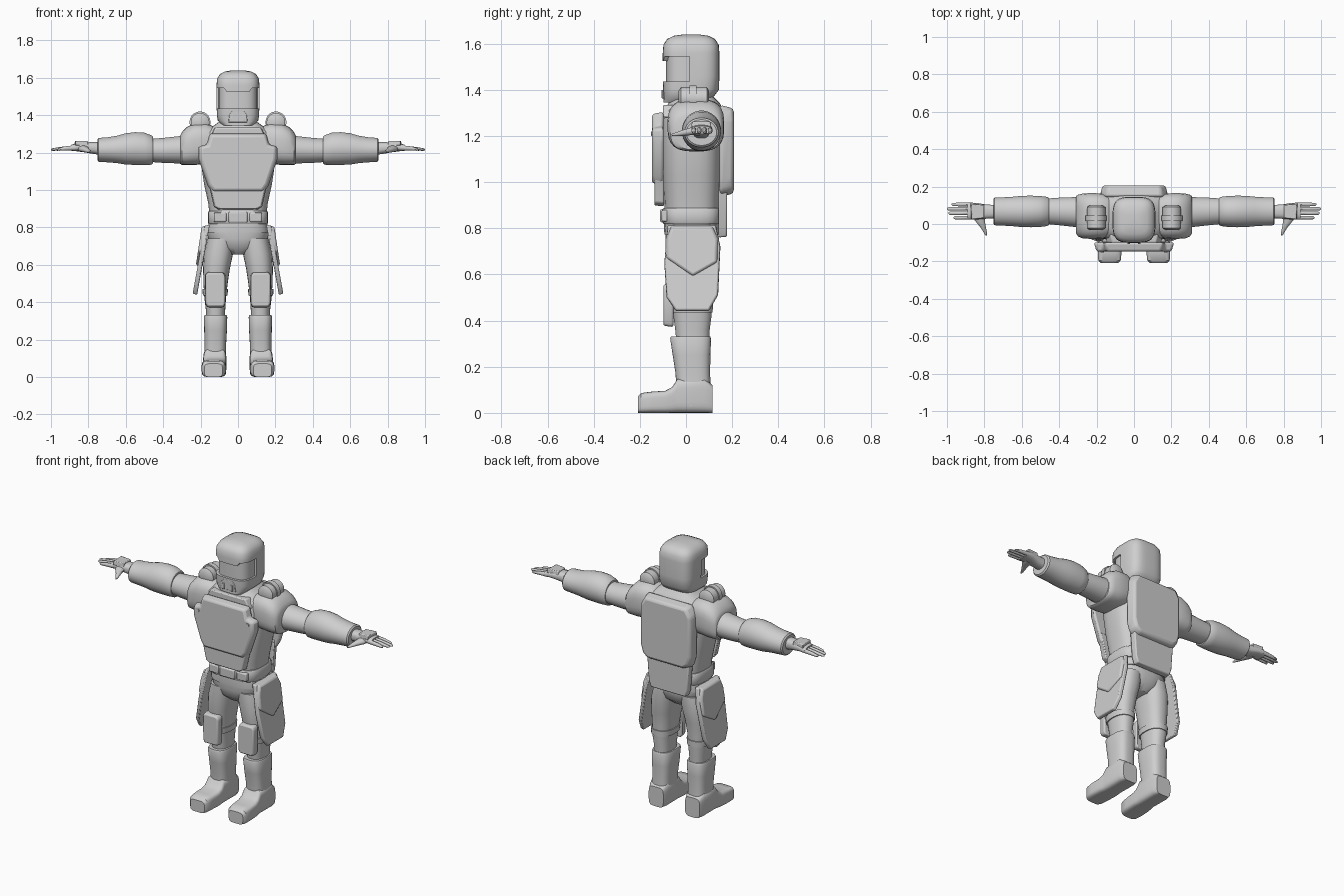
import bpy, bmesh, math

grey = bpy.data.materials.new("armour_grey")
grey.diffuse_color = (0.62, 0.62, 0.62, 1)


def place(axis, pos, a, b):
    return {"X": (pos, a, b), "Y": (a, pos, b), "Z": (a, b, pos)}[axis]


def finish(name, bm, mirror=False, bevel=0.0, angle=38):
    bmesh.ops.recalc_face_normals(bm, faces=bm.faces)
    me = bpy.data.meshes.new(name)
    bm.to_mesh(me)
    bm.free()
    me.materials.append(grey)
    for p in me.polygons:
        p.use_smooth = True
    me.set_sharp_from_angle(angle=math.radians(angle))
    ob = bpy.data.objects.new(name, me)
    bpy.context.collection.objects.link(ob)
    if bevel:
        m = ob.modifiers.new("bevel", "BEVEL")
        m.width, m.segments, m.limit_method = bevel, 2, "ANGLE"
    if mirror:
        ob.modifiers.new("mirror", "MIRROR")
    return ob


def loft(name, axis, rings, power=2.0, n=28, mirror=False, angle=38):
    """Skin superellipse rings (position, centre a, centre b, radius a, radius b)."""
    bm = bmesh.new()
    loops = []
    for pos, ca, cb, ra, rb in rings:
        loop = []
        for i in range(n):
            t = 2 * math.pi * (i + 0.5) / n
            c, s = math.cos(t), math.sin(t)
            a = ca + ra * math.copysign(abs(c) ** (2 / power), c)
            b = cb + rb * math.copysign(abs(s) ** (2 / power), s)
            loop.append(bm.verts.new(place(axis, pos, a, b)))
        loops.append(loop)
    for l0, l1 in zip(loops, loops[1:]):
        for i in range(n):
            j = (i + 1) % n
            bm.faces.new((l0[i], l0[j], l1[j], l1[i]))
    bm.faces.new(loops[0])
    bm.faces.new(loops[-1])
    return finish(name, bm, mirror, angle=angle)


def plate(name, axis, outline, back, front, scale=0.92, bevel=0.006,
          mirror=False, lean=0.0, pivot=0.0):
    """Slab from an outline; the front face is scaled in, and it may lean with height."""
    bm = bmesh.new()
    ma = (min(p[0] for p in outline) + max(p[0] for p in outline)) / 2
    mb = (min(p[1] for p in outline) + max(p[1] for p in outline)) / 2
    loops = []
    for pos, k in ((back, 1.0), (front, scale)):
        loop = []
        for a, b in outline:
            bb = mb + (b - mb) * k
            loop.append(bm.verts.new(place(axis, pos + lean * (bb - pivot), ma + (a - ma) * k, bb)))
        loops.append(loop)
    n = len(outline)
    for i in range(n):
        j = (i + 1) % n
        bm.faces.new((loops[0][i], loops[0][j], loops[1][j], loops[1][i]))
    bm.faces.new(loops[0])
    bm.faces.new(loops[1])
    return finish(name, bm, mirror, bevel)


def sym(half):
    """Complete a right-hand outline with its mirror image."""
    return half + [(-a, b) for a, b in reversed(half)]


def rect(a0, a1, b0, b1):
    return [(a0, b0), (a1, b0), (a1, b1), (a0, b1)]


# helmet shell with visor opening
helmet = loft("helmet", "Z", [
    (1.345, 0, -0.01, 0.08, 0.088), (1.37, 0, 0.012, 0.108, 0.108), (1.40, 0, 0.022, 0.113, 0.121),
    (1.46, 0, 0.022, 0.115, 0.123), (1.56, 0, 0.022, 0.115, 0.123), (1.595, 0, 0.022, 0.112, 0.12),
    (1.62, 0, 0.022, 0.097, 0.104), (1.634, 0, 0.022, 0.07, 0.075), (1.64, 0, 0.022, 0.03, 0.033)],
    power=3.6, n=40)
cutter = plate("visor_cutter", "Y", sym([(0.2, 1.435), (0.2, 1.545), (0.075, 1.545), (0.06, 1.525)])
               + [(-0.06, 1.435), (0.06, 1.435)], 0.015, -0.25, scale=1.0, bevel=0)
cutter.hide_render = True
cut = helmet.modifiers.new("visor_cut", "BOOLEAN")
cut.operation, cut.object, cut.solver = "DIFFERENCE", cutter, "EXACT"
bpy.context.view_layer.update()
shell = bpy.data.meshes.new_from_object(helmet.evaluated_get(bpy.context.evaluated_depsgraph_get()))
helmet.modifiers.clear()
helmet.data = shell
shell.set_sharp_from_angle(angle=math.radians(38))
bpy.data.objects.remove(cutter)
loft("visor", "Z", [(1.41, 0, 0.022, 0.104, 0.108), (1.57, 0, 0.022, 0.104, 0.108)], power=3.4)
plate("mouth_vent", "Y", rect(0.02, 0.036, 1.362, 1.40), -0.08, -0.106, bevel=0.002, mirror=True)
plate("chin_guard", "Y", sym([(0.035, 1.425), (0.05, 1.405), (0.055, 1.36)]), -0.07, -0.1, bevel=0.003)

# torso and hips
loft("torso", "Z", [
    (0.86, 0, 0.026, 0.152, 0.118), (0.93, 0, 0.026, 0.16, 0.122), (1.03, 0, 0.026, 0.182, 0.128),
    (1.15, 0, 0.026, 0.2, 0.132), (1.25, 0, 0.03, 0.205, 0.134), (1.31, 0, 0.035, 0.185, 0.13),
    (1.345, 0, 0.035, 0.13, 0.11), (1.37, 0, 0.035, 0.095, 0.085), (1.40, 0, 0.03, 0.08, 0.075)], power=3)
loft("hips", "Z", [
    (0.655, 0, 0.025, 0.05, 0.06), (0.69, 0, 0.025, 0.115, 0.1), (0.74, 0, 0.025, 0.16, 0.112),
    (0.79, 0, 0.025, 0.163, 0.116), (0.87, 0, 0.025, 0.15, 0.116)], power=2.6)
loft("tunic_hem", "Z", [(0.772, 0, 0.025, 0.164, 0.119), (0.8, 0, 0.025, 0.162, 0.121),
                        (0.83, 0, 0.025, 0.156, 0.12)], power=2.8)
loft("belt", "Z", [(0.818, 0, 0.026, 0.157, 0.123), (0.826, 0, 0.026, 0.162, 0.128),
                   (0.88, 0, 0.026, 0.162, 0.128), (0.888, 0, 0.026, 0.157, 0.123)], power=3.6)
plate("belt_buckle", "Y", rect(-0.053, 0.053, 0.824, 0.884), -0.09, -0.112)
plate("belt_pouch", "Y", rect(0.06, 0.13, 0.828, 0.88), -0.08, -0.106, mirror=True)

# chest armour
plate("chest_plate", "Y", sym([(0.14, 0.985), (0.165, 1.02), (0.215, 1.17), (0.215, 1.235),
                               (0.17, 1.245), (0.155, 1.305)]), -0.098, -0.148, scale=0.93, bevel=0.012)
plate("belly_plate", "Y", sym([(0.105, 0.895), (0.13, 0.91), (0.155, 1.02), (0.17, 1.06)]),
      -0.095, -0.137, scale=0.95)
loft("chest_stud", "Y", [(-0.14, 0.17, 1.21, 0.011, 0.011), (-0.152, 0.17, 1.21, 0.009, 0.009)],
     n=12, mirror=True)
plate("collar_plate", "Y", sym([(0.155, 1.28), (0.125, 1.335)]), -0.055, -0.1, scale=0.95)

# back armour
plate("back_pack", "Y", sym([(0.13, 0.935), (0.165, 0.96), (0.183, 1.02), (0.183, 1.28), (0.15, 1.335)]),
      0.145, 0.207, scale=0.92, bevel=0.014)
plate("back_skirt", "Y", sym([(0.12, 0.76), (0.135, 0.8), (0.15, 1.0)]), 0.14, 0.178, scale=0.97)

# shoulders with capsule pods
loft("shoulder", "X", [
    (0.13, 0.04, 1.25, 0.11, 0.09), (0.17, 0.043, 1.25, 0.121, 0.11), (0.235, 0.043, 1.245, 0.123, 0.112),
    (0.275, 0.043, 1.235, 0.12, 0.102), (0.3, 0.045, 1.222, 0.112, 0.088),
    (0.31, 0.05, 1.215, 0.098, 0.075)], power=3, mirror=True)
loft("shoulder_pod", "Y", [
    (-0.032, 0.203, 1.362, 0.034, 0.034), (-0.022, 0.203, 1.362, 0.05, 0.05),
    (0.09, 0.203, 1.362, 0.05, 0.05), (0.1, 0.203, 1.362, 0.034, 0.034)], n=24, mirror=True)
loft("pod_band", "Y", [(0.015, 0.203, 1.362, 0.056, 0.058), (0.045, 0.203, 1.362, 0.056, 0.058)],
     n=24, mirror=True)

# arms
loft("upper_arm", "X", [
    (0.27, 0.063, 1.215, 0.083, 0.077), (0.32, 0.064, 1.215, 0.08, 0.073),
    (0.4, 0.067, 1.212, 0.074, 0.067), (0.47, 0.068, 1.212, 0.068, 0.062)], mirror=True)
loft("forearm_guard", "X", [
    (0.455, 0.067, 1.213, 0.072, 0.072), (0.463, 0.067, 1.214, 0.078, 0.079),
    (0.5, 0.067, 1.22, 0.083, 0.087), (0.55, 0.067, 1.222, 0.085, 0.088),
    (0.6, 0.067, 1.22, 0.084, 0.084), (0.65, 0.067, 1.217, 0.079, 0.073),
    (0.7, 0.067, 1.215, 0.076, 0.067), (0.745, 0.067, 1.215, 0.074, 0.064),
    (0.752, 0.067, 1.215, 0.066, 0.056)], mirror=True)

# hands
loft("palm", "X", [
    (0.74, 0.066, 1.222, 0.036, 0.034), (0.79, 0.066, 1.226, 0.038, 0.03),
    (0.84, 0.068, 1.23, 0.045, 0.024), (0.89, 0.07, 1.226, 0.045, 0.017)], power=2.5, mirror=True)
for i, tip in enumerate((0.965, 0.993, 1.0, 0.975)):
    y = 0.034 + 0.0235 * i
    loft("finger", "X", [
        (0.87, y, 1.226, 0.0105, 0.014), (0.93, y, 1.222, 0.0105, 0.011),
        (tip - 0.008, y, 1.217, 0.009, 0.007), (tip, y, 1.216, 0.004, 0.003)], n=10, mirror=True)
loft("thumb", "Y", [
    (0.06, 0.83, 1.222, 0.035, 0.02), (0.02, 0.825, 1.22, 0.028, 0.017), (-0.015, 0.808, 1.213, 0.016, 0.013),
    (-0.045, 0.795, 1.207, 0.009, 0.008), (-0.062, 0.79, 1.205, 0.004, 0.004)], n=12, mirror=True)
plate("hand_plate", "Z", [(0.8, 0.03), (0.87, 0.022), (0.875, 0.11), (0.8, 0.104)],
      1.238, 1.262, bevel=0.004, mirror=True)

# legs
loft("leg", "Z", [
    (0.31, 0.12, 0.03, 0.05, 0.072), (0.36, 0.12, 0.028, 0.052, 0.075), (0.42, 0.122, 0.028, 0.058, 0.083),
    (0.5, 0.12, 0.022, 0.065, 0.09), (0.58, 0.115, 0.022, 0.072, 0.1), (0.66, 0.104, 0.025, 0.078, 0.11),
    (0.74, 0.09, 0.025, 0.074, 0.108)], power=2.4, mirror=True)
loft("knee_strap", "Z", [(0.435, 0.122, 0.026, 0.066, 0.09), (0.47, 0.122, 0.024, 0.069, 0.093)],
     power=2.4, mirror=True)
plate("knee_plate", "Y", [(0.075, 0.372), (0.165, 0.372), (0.175, 0.39), (0.177, 0.545),
                          (0.167, 0.562), (0.08, 0.562), (0.066, 0.545), (0.066, 0.39)],
      -0.055, -0.098, scale=0.94, bevel=0.008, mirror=True)
loft("boot_shaft", "Z", [
    (0.03, 0.124, 0.036, 0.06, 0.074), (0.12, 0.122, 0.032, 0.058, 0.074), (0.18, 0.121, 0.029, 0.058, 0.076),
    (0.25, 0.12, 0.024, 0.061, 0.082), (0.322, 0.12, 0.02, 0.063, 0.089), (0.332, 0.12, 0.02, 0.059, 0.085)],
    power=3, mirror=True)
loft("boot_foot", "Y", [
    (-0.209, 0.131, 0.036, 0.048, 0.036), (-0.195, 0.131, 0.043, 0.06, 0.043),
    (-0.15, 0.13, 0.046, 0.064, 0.046), (-0.09, 0.127, 0.048, 0.064, 0.048),
    (-0.06, 0.125, 0.056, 0.062, 0.056), (-0.035, 0.124, 0.075, 0.06, 0.075),
    (0.08, 0.124, 0.075, 0.062, 0.075), (0.115, 0.124, 0.06, 0.05, 0.06)], power=4.5, mirror=True)

# flared hip guards
plate("hip_guard", "X", [(-0.08, 0.815), (0.13, 0.815), (0.15, 0.72), (0.14, 0.51), (0.1, 0.44),
                         (-0.045, 0.44), (-0.085, 0.5), (-0.095, 0.65)],
      0.15, 0.175, scale=0.97, mirror=True, lean=-0.18, pivot=0.82)
plate("hip_pad", "X", [(-0.07, 0.815), (0.12, 0.815), (0.145, 0.76), (0.143, 0.65), (0.03, 0.585),
                       (-0.093, 0.67), (-0.09, 0.76)],
      0.155, 0.192, scale=0.9, bevel=0.008, mirror=True, lean=-0.15, pivot=0.82)
